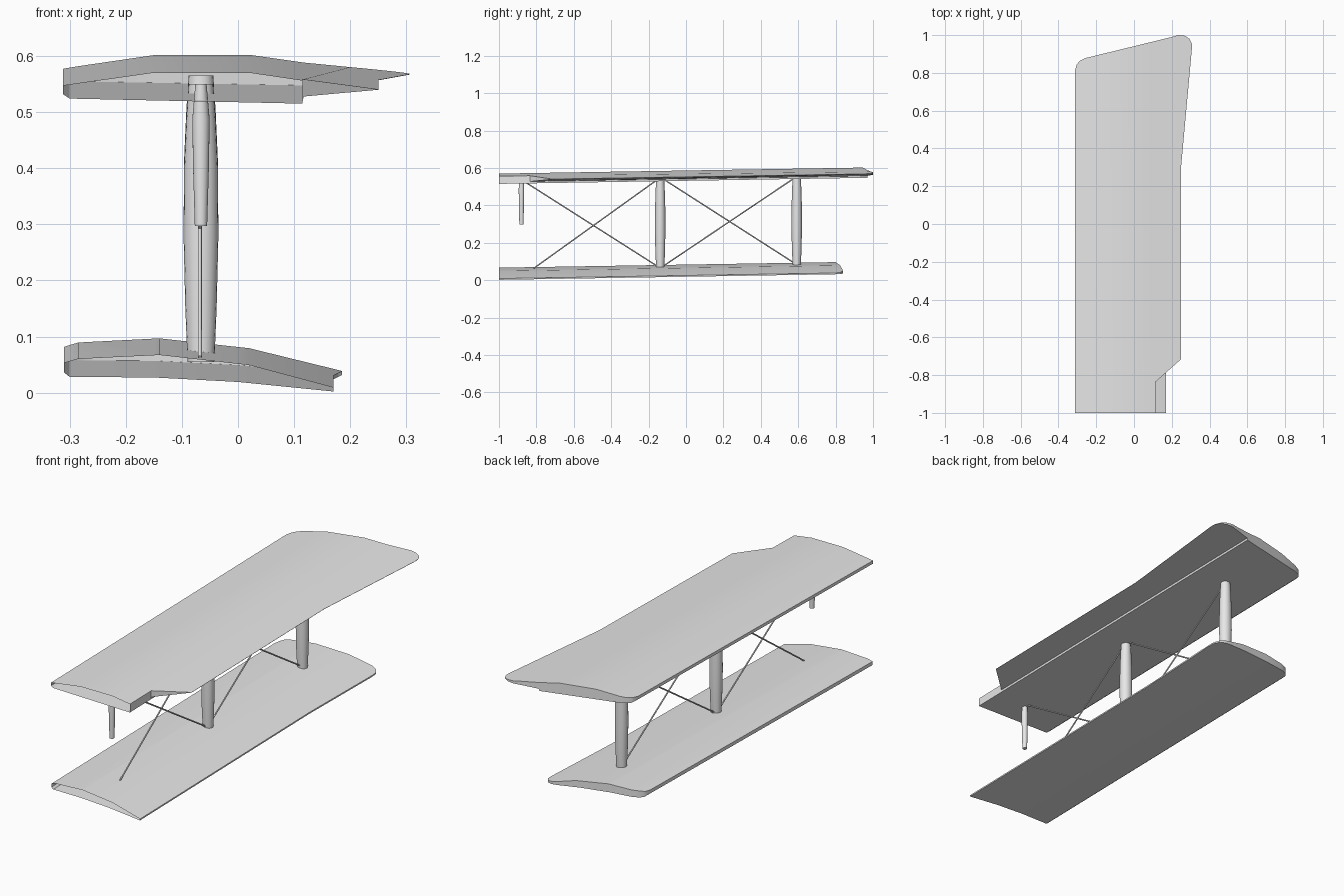
import bpy, bmesh, math
from mathutils import Vector

cube = bpy.data.objects.get("Cube")
if cube:
    bpy.data.objects.remove(cube)

DIHEDRAL = 0.0165
STRUT_X = -0.066

grey = bpy.data.materials.new("plain_grey")
grey.use_nodes = True
grey.diffuse_color = (0.8, 0.8, 0.8, 1)
grey.node_tree.nodes["Principled BSDF"].inputs["Base Color"].default_value = (0.8, 0.8, 0.8, 1)


def finish(bm, name, angle=30):
    mesh = bpy.data.meshes.new(name)
    bm.to_mesh(mesh)
    bm.free()
    mesh.materials.append(grey)
    obj = bpy.data.objects.new(name, mesh)
    bpy.context.collection.objects.link(obj)
    bpy.ops.object.select_all(action='DESELECT')
    obj.select_set(True)
    bpy.context.view_layer.objects.active = obj
    bpy.ops.object.shade_smooth_by_angle(angle=math.radians(angle))
    return obj


def profile_height(profile, x):
    for (x0, z0), (x1, z1) in zip(profile, profile[1:]):
        if x <= x1:
            return z0 + (z1 - z0) * max(0, (x - x0) / (x1 - x0))
    return profile[-1][1]


def wing(name, outline, top, bottom, flare):
    """Wing skin: outline cut along the span, lifted to both profiles, root left open."""
    bm = bmesh.new()
    bm.faces.new([bm.verts.new((x, y, 0)) for x, y in outline])
    cuts = {x for x, _ in top[1:-1] + bottom[1:-1]}
    for x in cuts:
        bmesh.ops.bisect_plane(bm, geom=bm.verts[:] + bm.edges[:] + bm.faces[:], dist=1e-5,
                               plane_co=(x, 0, 0), plane_no=(1, 0, 0))
    upper = bm.faces[:]
    copy = bmesh.ops.duplicate(bm, geom=bm.verts[:] + bm.edges[:] + upper)
    twin = {v: copy["vert_map"][v] for f in upper for v in f.verts}
    rim = [e for e in {e for f in upper for e in f.edges}
           if e.is_boundary and not all(v.co.y < -0.999 for v in e.verts)]
    for e in rim:
        a, b = e.verts
        bm.faces.new((a, b, twin[b], twin[a]))
    # The trailing part of the profile stretches with the flared chord
    hinge, end = 0.117, top[-1][0]
    for v, w in twin.items():
        x, y = v.co.x, v.co.y
        edge = end + max(0, y - 0.31) * flare
        s = x if x <= hinge else hinge + (x - hinge) * (end - hinge) / (edge - hinge)
        rise = DIHEDRAL * (y + 1)
        v.co.z = profile_height(top, s) + rise
        w.co.z = min(profile_height(bottom, s) + rise, v.co.z - 0.001)
    bmesh.ops.recalc_face_normals(bm, faces=bm.faces[:])
    return finish(bm, name)


upper_outline = [(-0.312, -1), (0.115, -1), (0.115, -0.835), (0.25, -0.715), (0.25, 0.31),
                 (0.306, 0.925), (0.306, 0.955), (0.292, 0.982), (0.268, 0.997), (0.235, 1),
                 (0.2, 0.99), (-0.255, 0.879), (-0.285, 0.865), (-0.303, 0.845), (-0.312, 0.815)]
wing("upper_wing", upper_outline,
     top=[(-0.312, 0.547), (-0.15, 0.57), (0.02, 0.57), (0.115, 0.556), (0.25, 0.536)],
     bottom=[(-0.312, 0.532), (-0.3, 0.524), (0.115, 0.515), (0.117, 0.525), (0.25, 0.535)],
     flare=0.09)

lower_outline = [(-0.31, -1), (0.17, -1), (0.17, 0.31), (0.185, 0.77), (0.183, 0.805),
                 (0.168, 0.828), (0.14, 0.839), (0.105, 0.837), (-0.255, 0.783),
                 (-0.285, 0.77), (-0.303, 0.75), (-0.31, 0.72)]
wing("lower_wing", lower_outline,
     top=[(-0.31, 0.053), (-0.285, 0.06), (-0.14, 0.067), (0.02, 0.049), (0.17, 0.009)],
     bottom=[(-0.31, 0.036), (-0.3, 0.028), (-0.15, 0.027), (0, 0.019), (0.17, 0.002)],
     flare=0.03)


def strut(name, y, z0, z1, rings, sides=20):
    """Turned post: rings are (height fraction, half width, half depth)."""
    bm = bmesh.new()
    loops = []
    for t, rx, ry in rings:
        loops.append([bm.verts.new((STRUT_X + rx * math.cos(a), y + ry * math.sin(a), z0 + t * (z1 - z0)))
                      for a in (math.tau * i / sides for i in range(sides))])
    for lo, hi in zip(loops, loops[1:]):
        for i in range(sides):
            j = (i + 1) % sides
            bm.faces.new((lo[i], lo[j], hi[j], hi[i]))
    bm.faces.new(loops[0][::-1])
    bm.faces.new(loops[-1])
    finish(bm, name)


post = [(0, 0.024, 0.021), (0.2, 0.028, 0.026), (0.45, 0.031, 0.028),
        (0.7, 0.03, 0.027), (0.88, 0.026, 0.024), (1, 0.022, 0.021)]
strut("inner_strut", -0.138, 0.055, 0.55, post)
strut("outer_strut", 0.592, 0.07, 0.565, post)
strut("root_strut", -0.88, 0.297, 0.55,
      [(0, 0.011, 0.011), (0.4, 0.014, 0.0135), (0.75, 0.0155, 0.0145), (1, 0.01, 0.012)])


def wire(name, start, end, radius=0.0035):
    a, b = (Vector((STRUT_X - 0.002, *p)) for p in (start, end))
    bm = bmesh.new()
    bmesh.ops.create_cone(bm, cap_ends=True, segments=8, radius1=radius, radius2=radius, depth=(b - a).length)
    turn = (b - a).to_track_quat('Z', 'Y').to_matrix()
    for v in bm.verts:
        v.co = turn @ v.co + (a + b) / 2
    finish(bm, name, 50)


# Crossed bracing in both bays
wire("inner_wire_falling", (-0.865, 0.528), (-0.145, 0.07))
wire("inner_wire_rising", (-0.815, 0.063), (-0.15, 0.54))
wire("outer_wire_falling", (-0.12, 0.54), (0.59, 0.085))
wire("outer_wire_rising", (-0.13, 0.07), (0.585, 0.55))
